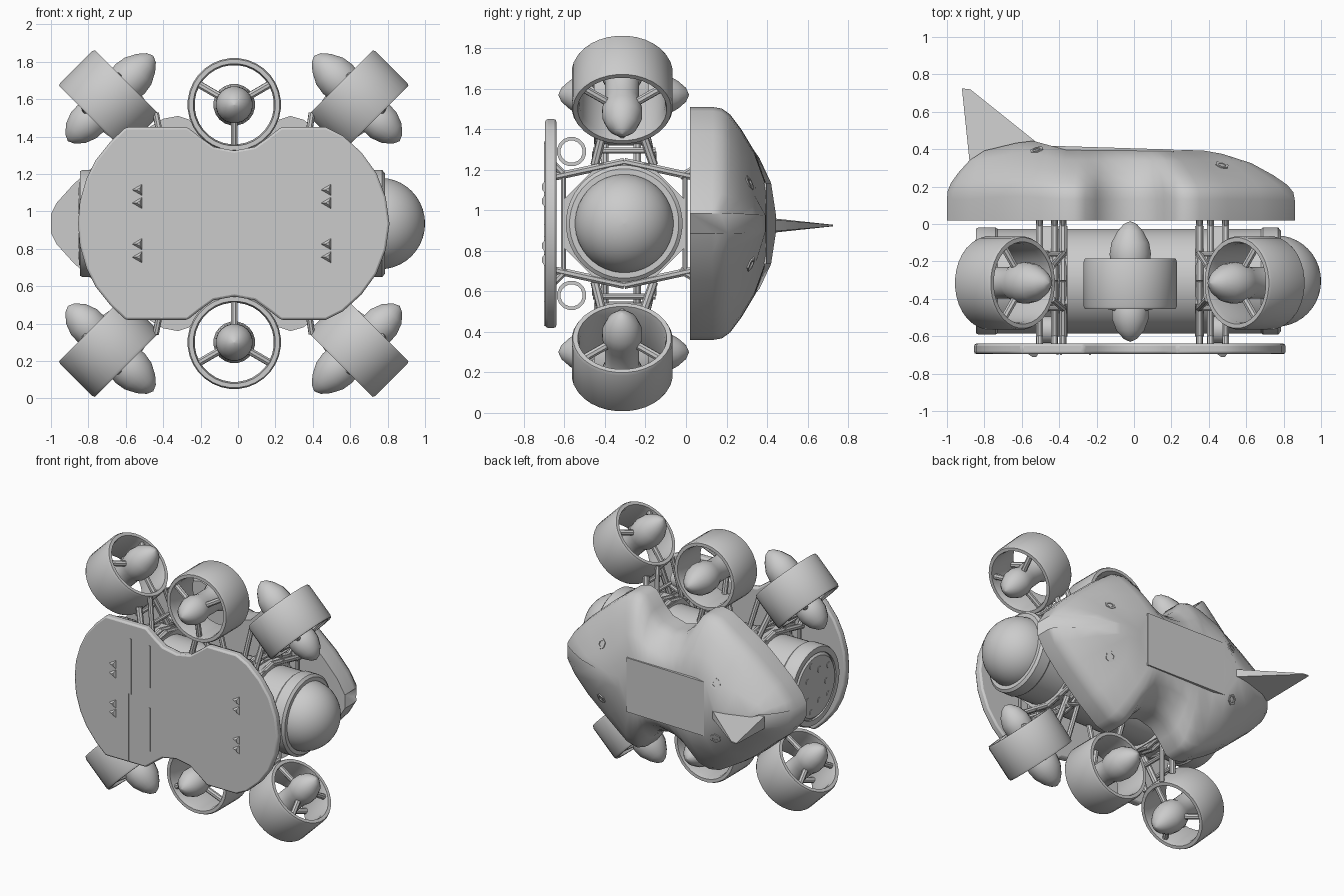
import bpy, bmesh, math
from mathutils import Vector, Matrix
from mathutils.bvhtree import BVHTree

if "Cube" in bpy.data.objects:
    bpy.data.objects.remove(bpy.data.objects["Cube"])

GREY = (0.6, 0.6, 0.6, 1)
grey = bpy.data.materials.new("light grey")
grey.use_nodes = True
grey.diffuse_color = GREY
grey.node_tree.nodes["Principled BSDF"].inputs["Base Color"].default_value = GREY

CY, CZ = -0.305, 0.935  # hull axis


def finish(name, bm, bevel=0, angle=0.6):
    bmesh.ops.remove_doubles(bm, verts=bm.verts, dist=0.0005)
    bmesh.ops.recalc_face_normals(bm, faces=bm.faces)
    mesh = bpy.data.meshes.new(name)
    bm.to_mesh(mesh)
    bm.free()
    mesh.materials.append(grey)
    ob = bpy.data.objects.new(name, mesh)
    bpy.context.collection.objects.link(ob)
    if bevel:
        mod = ob.modifiers.new("soft edge", "BEVEL")
        mod.width, mod.segments = bevel, 2
    bpy.ops.object.select_all(action="DESELECT")
    ob.select_set(True)
    bpy.context.view_layer.objects.active = ob
    bpy.ops.object.shade_smooth_by_angle(angle=angle)


def loft(bm, rings, wrap=False):
    """Skin closed rings of equal length; wrap joins last ring to first."""
    vs = [[bm.verts.new(p) for p in ring] for ring in rings]
    n = len(vs[0])
    pairs = list(zip(vs, vs[1:])) + ([(vs[-1], vs[0])] if wrap else [])
    for a, b in pairs:
        for i in range(n):
            j = (i + 1) % n
            bm.faces.new((a[i], a[j], b[j], b[i]))
    if not wrap:
        bm.faces.new(vs[0])
        bm.faces.new(vs[-1])


def lathe(bm, profile, centre, axis, segs=28, wrap=False):
    """Turn (radius, along) points around an axis."""
    m = Matrix.Translation(centre) @ Vector(axis).to_track_quat("Z", "Y").to_matrix().to_4x4()
    rings = []
    for r, h in profile:
        r = max(r, 0.001)
        rings.append([m @ Vector((r * math.cos(a), r * math.sin(a), h))
                      for a in (math.tau * (k + 0.5) / segs for k in range(segs))])
    loft(bm, rings, wrap)


def rod(bm, a, b, r=0.016, segs=8):
    a, b = Vector(a), Vector(b)
    lathe(bm, [(r, 0), (r, (b - a).length)], a, b - a, segs)


def prism(bm, outline, y0, y1):
    loft(bm, [[(x, y, z) for x, z in outline] for y in (y0, y1)])


# Front plate: rounded, with a notch above and below
half = [(-.855, 0), (-.845, .12), (-.81, .24), (-.76, .34), (-.68, .44), (-.6, .515),
        (-.27, .515), (-.2, .46), (-.13, .41), (-.02, .39), (.09, .41), (.16, .46),
        (.23, .515), (.47, .515), (.56, .47), (.66, .38), (.74, .27), (.79, .14), (.81, 0)]
outline = [(x, CZ + z) for x, z in half] + [(x, CZ - z) for x, z in half[-2:0:-1]]
bm = bmesh.new()
prism(bm, outline, -0.695, -0.64)
finish("front_plate", bm, bevel=0.012)

# Seams and fastener lugs on the plate
bm = bmesh.new()
for x, z0, z1 in ((-.39, .93, 1.34), (-.41, .43, .93), (-.235, 1.02, 1.33), (-.235, .55, .87)):
    prism(bm, [(x - .005, z0), (x + .005, z0), (x + .005, z1), (x - .005, z1)], -0.7, -0.69)
finish("plate_seams", bm)
bm = bmesh.new()
for x in (-.53, .48):
    for s in (-1, 1):
        for d in (-.035, .035):
            lathe(bm, [(.04, 0), (.012, .02)], (x, -0.692, CZ + s * .145 + d), (0, -1, 0), 3)
finish("plate_lugs", bm)


# Rear shell: ridged cover, waisted at the middle, with a flat centre
def ridge_height(x):
    pts = [(-.85, .38), (-.56, .45), (-.45, .42), (-.36, .395), (.2, .39), (.33, .4), (.5, .37)]
    for (x0, h0), (x1, h1) in zip(pts, pts[1:]):
        if x <= x1:
            return h0 + (h1 - h0) * (x - x0) / (x1 - x0)
    return pts[-1][1]


edge = [(-1, .05), (-.97, .11), (-.88, .21), (-.7, .37), (-.6, .44), (-.5, .5), (-.4, .56),
        (-.32, .575), (-.26, .555), (-.2, .47), (-.13, .4), (-.02, .37), (.09, .4), (.16, .47),
        (.22, .555), (.28, .575), (.35, .555), (.5, .44), (.68, .28), (.8, .15), (.86, .05)]
levels = [(0, 0), (0, .3), (.02, .42), (.1, .53), (.3, .68), (.6, .86), (1, 1)]
sections = []
for x, z in edge:
    qx = max(x * 0.9, -.8) if x < 0 else x * 0.55
    qz = 0.2 if -.52 < x < .36 else 0.04
    h = ridge_height(qx)
    side = [(x + (qx - x) * t, .02 + f * (h - .02), z + (qz - z) * t) for t, f in levels]
    sections.append([(a, b, CZ - c) for a, b, c in side] + [(a, b, CZ + c) for a, b, c in side[::-1]])
bm = bmesh.new()
loft(bm, sections)
bmesh.ops.recalc_face_normals(bm, faces=bm.faces)
surface = BVHTree.FromBMesh(bm)
finish("rear_shell", bm, angle=0.75)

# Hexagonal fittings and flat panel on the shell
bm = bmesh.new()
for x in (-.52, .47):
    for s in (-1, 1):
        hit, normal = surface.ray_cast(Vector((x, 2, CZ + s * .2)), Vector((0, -1, 0)))[:2]
        if hit:
            lathe(bm, [(.038, -.01), (.038, .006), (.022, .006), (.022, -.01)], hit, normal, 6, True)
finish("shell_fittings", bm)
bm = bmesh.new()
panel = [(-.44, .418), (.21, .398), (.21, .37), (-.44, .37)]
loft(bm, [[(x, y, CZ + s * .2) for x, y in panel] for s in (-1, 1)])
finish("shell_panel", bm)

# Tail fin, thin wedge tapering to its tip
bm = bmesh.new()
fin = [(-.88, .34, .045), (-.5, .42, .03), (-.875, .72, .004), (-.92, .725, .004)]
loft(bm, [[(x, y, .925 + s * t) for x, y, t in fin] for s in (-1, 1)])
finish("tail_fin", bm)

# Pressure hull with collars, end cap bolts and dome
bm = bmesh.new()
lathe(bm, [(.22, -.85), (.24, -.83), (.24, -.845), (.28, -.845), (.288, -.83), (.288, -.74),
           (.28, -.73), (.28, .68), (.288, .69), (.288, .77), (.27, .785), (.2, .785)],
      (0, CY, CZ), (1, 0, 0), 40)
finish("hull", bm)
bm = bmesh.new()
for k in range(10):
    a = math.tau * k / 10
    r = .12 if k % 2 else .18
    y, z = CY + r * math.cos(a), CZ + r * math.sin(a)
    rod(bm, (-.84, y, z), (-.854, y, z), .022)
finish("end_cap_bolts", bm)
bm = bmesh.new()
arc = [math.pi / 2 * k / 10 for k in range(11)]
lathe(bm, [(.245, .74)] + [(.245 * math.cos(a), .76 + .24 * math.sin(a)) for a in arc],
      (0, CY, CZ), (1, 0, 0), 40)
finish("dome", bm)


# Thrusters: duct, hub and sets of three spokes
def thruster(name, centre, axis, mount, spoke_ends):
    centre, axis = Vector(centre), Vector(axis).normalized()
    bm = bmesh.new()
    lathe(bm, [(.25, -.12), (.25, .12), (.243, .135), (.22, .135), (.212, .1),
               (.212, -.1), (.22, -.135), (.243, -.135)], centre, axis, 32, True)
    finish(name + "_duct", bm)
    bm = bmesh.new()
    lathe(bm, [(0, -.31), (.035, -.295), (.075, -.25), (.098, -.19), (.1, -.14), (.085, -.08),
               (.085, .05), (.105, .1), (.112, .16), (.102, .22), (.07, .28), (.035, .32), (0, .335)],
          centre, axis, 20)
    finish(name + "_hub", bm)
    bm = bmesh.new()
    mount = Vector(mount).normalized()
    for e in spoke_ends:
        for k in range(3):
            d = Matrix.Rotation(math.tau * k / 3, 3, axis) @ mount
            rod(bm, centre + d * .07 + axis * e * .13, centre + d * .225 + axis * e * .1, .02)
    finish(name + "_spokes", bm)


for s, level in ((1, "upper"), (-1, "lower")):
    thruster(level + "_middle_thruster", (-.02, -.32, CZ + s * .635), (0, 1, 0), (0, 0, -s), (-1,))
    for side, x in ((-1, -.69), (1, .645)):
        label = "right" if side < 0 else "left"
        thruster(f"{level}_{label}_thruster", (x, -.315, CZ + s * .66),
                 (-side, 0, s), (-side, 0, -s), (-1, 1))

# Mounting frames: clamps, posts, hoops and thruster arms
for side, label in ((-1, "right"), (1, "left")):
    xo, xi = (-.465, -.38) if side < 0 else (.45, .35)
    bm = bmesh.new()
    for x, w in ((xo, .055), (xi, .025)):
        lathe(bm, [(.28, -w), (.32, -w), (.32, w), (.28, w)], (x, CY, CZ), (1, 0, 0), 8, True)
    for x in (xo - .04, xo + .04, xi):
        for s in (-1, 1):
            shoulder = CZ + s * .23
            rod(bm, (x, -.65, shoulder), (x, CY, CZ + s * .305), .02)
            rod(bm, (x, .04, shoulder), (x, CY, CZ + s * .305), .02)
            rod(bm, (x, -.59, shoulder), (x, -.65, CZ + s * .29), .018)
            rod(bm, (x, -.03, shoulder), (x, .04, CZ + s * .27), .018)
        for y in (-.605, -.005):
            rod(bm, (x, y, CZ - .23), (x, y, CZ + .23), .014)
    finish(label + "_clamps", bm)
    bm = bmesh.new()
    for s in (-1, 1):
        lathe(bm, [(.055, -.025), (.073, -.025), (.073, .025), (.055, .025)],
              (xo, -.565, CZ + s * .355), (1, 0, 0), 16, True)
        foot, top = CZ + s * .29, CZ + s * .49
        end = -.53 if side < 0 else .485
        for y0, y1 in ((-.45, -.4), (-.16, -.23)):
            rod(bm, (xo, y0, foot), (end, y1, top), .022)
            rod(bm, (xi, y0, foot), (end - side * .09, y1, top + s * .1), .018)
            rod(bm, (xi, y0, foot + s * .02), (xo, y0, foot + s * .06), .015)
        rod(bm, (xo, -.46, CZ + s * .36), (xo, -.15, CZ + s * .36), .016)
        rod(bm, (end, -.42, CZ + s * .44), (end, -.21, CZ + s * .44), .016)
    finish(label + "_arms", bm)

# Pylons under the middle thrusters
bm = bmesh.new()
for s in (-1, 1):
    for y in (-.4, -.24):
        for x in (-.1, .06):
            rod(bm, (x, y, CZ + s * .25), (-.02 + (x + .02) * .5, y, CZ + s * .4), .02)
finish("middle_pylons", bm)
